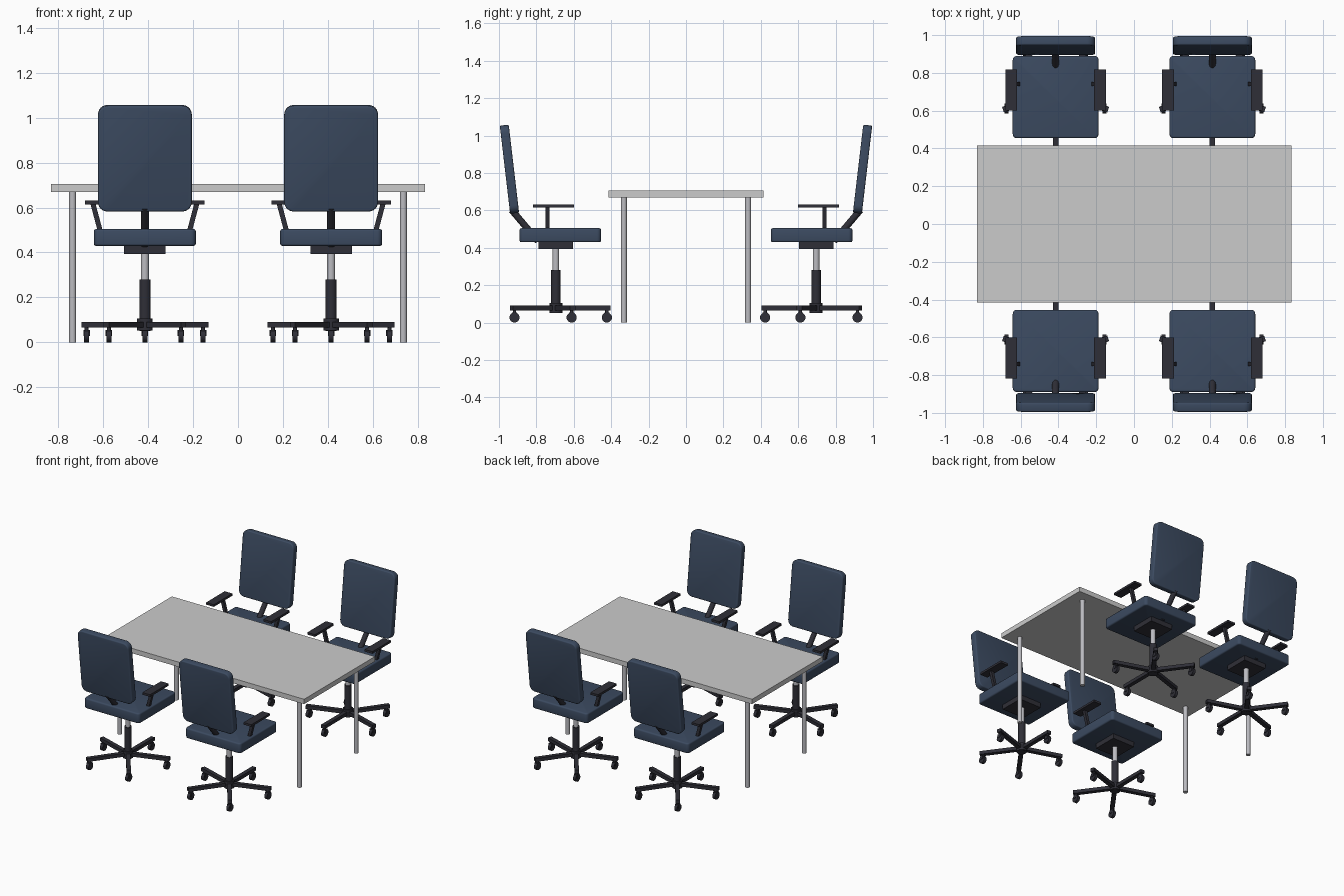
import bpy
import bmesh
from math import radians, pi, sin, cos
from mathutils import Matrix, Vector

if "Cube" in bpy.data.objects:
    bpy.data.objects.remove(bpy.data.objects["Cube"], do_unlink=True)


def material(name, color, roughness=0.6):
    mat = bpy.data.materials.new(name)
    mat.use_nodes = True
    mat.diffuse_color = (*color, 1)
    shader = mat.node_tree.nodes["Principled BSDF"]
    shader.inputs["Base Color"].default_value = (*color, 1)
    shader.inputs["Roughness"].default_value = roughness
    return mat


fabric = material("blue fabric", (0.045, 0.07, 0.12), 0.9)
plastic = material("dark plastic", (0.028, 0.028, 0.038))
steel = material("grey steel", (0.5, 0.5, 0.53), 0.4)
laminate = material("light laminate", (0.62, 0.62, 0.65))


def add_box(bm, size, center, rotation=Matrix()):
    matrix = Matrix.Translation(center) @ rotation @ Matrix.Diagonal((*size, 1))
    bmesh.ops.create_cube(bm, size=1, matrix=matrix)


def add_rod(bm, start, end, radius, sides=24):
    start, end = Vector(start), Vector(end)
    axis = end - start
    turn = axis.to_track_quat("Z", "Y").to_matrix().to_4x4()
    bmesh.ops.create_cone(bm, cap_ends=True, segments=sides, radius1=radius,
                          radius2=radius, depth=axis.length,
                          matrix=Matrix.Translation((start + end) / 2) @ turn)


def add_cushion(bm, size, center, axis, corner, rim, tilt=0):
    """Padded slab: large corners around one axis, small rounded rim."""
    bmesh.ops.create_cube(bm, size=1, matrix=Matrix.Diagonal((*size, 1)))
    corners = [e for e in bm.edges
               if abs((e.verts[0].co - e.verts[1].co).normalized()[axis]) > 0.9]
    bmesh.ops.bevel(bm, geom=corners, offset=corner, segments=6,
                    profile=0.5, affect="EDGES")
    rims = [e for e in bm.edges if e.calc_face_angle(0) > 1]
    bmesh.ops.bevel(bm, geom=rims, offset=rim, segments=3,
                    profile=0.5, affect="EDGES")
    bm.transform(Matrix.Translation(center) @ Matrix.Rotation(tilt, 4, "X"))


def finish(bm, name, mat):
    mesh = bpy.data.meshes.new(name)
    bm.to_mesh(mesh)
    bm.free()
    mesh.shade_smooth()
    mesh.set_sharp_from_angle(angle=radians(35))
    mesh.materials.append(mat)
    return mesh


def place(name, mesh, matrix=Matrix()):
    obj = bpy.data.objects.new(name, mesh)
    obj.matrix_world = matrix
    bpy.context.collection.objects.link(obj)


# Table top and four round legs
bm = bmesh.new()
add_box(bm, (1.665, 0.83, 0.036), (0, 0, 0.688))
place("table_top", finish(bm, "table_top", laminate))

bm = bmesh.new()
add_rod(bm, (0, 0, 0), (0, 0, 0.672), 0.016)
leg_mesh = finish(bm, "table_leg", steel)
for side, x in (("right", -0.737), ("left", 0.737)):
    for end, y in (("front", -0.332), ("back", 0.332)):
        place(f"{end}_{side}_table_leg", leg_mesh, Matrix.Translation((x, y, 0)))

# Chair parts, standing on the origin and facing +y
parts = {}

bm = bmesh.new()
add_cushion(bm, (0.454, 0.436, 0.075), (0, 0.024, 0.467), 2, 0.022, 0.01)
parts["seat"] = finish(bm, "seat", fabric)

bm = bmesh.new()
add_cushion(bm, (0.418, 0.048, 0.474), (0, -0.248, 0.82), 1, 0.042, 0.008,
            radians(6.7))
parts["backrest"] = finish(bm, "backrest", fabric)

# Slanted bar holding the backrest
bm = bmesh.new()
add_rod(bm, (0, -0.095, 0.435), (0, -0.236, 0.602), 0.018)
parts["back_support"] = finish(bm, "back_support", plastic)

bm = bmesh.new()
add_box(bm, (0.184, 0.184, 0.045), (0, 0, 0.416))
parts["seat_plate"] = finish(bm, "seat_plate", plastic)

# Gas column
bm = bmesh.new()
add_rod(bm, (0, 0, 0.27), (0, 0, 0.4), 0.018)
parts["column"] = finish(bm, "column", steel)
bm = bmesh.new()
add_rod(bm, (0, 0, 0.05), (0, 0, 0.28), 0.025)
add_rod(bm, (0, 0, 0.052), (0, 0, 0.105), 0.035)
parts["column_sleeve"] = finish(bm, "column_sleeve", plastic)

# Armrests: slanted post and flat pad on each side
bm = bmesh.new()
for side in (-1, 1):
    lean = Matrix.Rotation(side * radians(15), 4, "Y")
    add_box(bm, (0.022, 0.022, 0.135), (side * 0.215, -0.045, 0.556), lean)
    add_box(bm, (0.063, 0.218, 0.016), (side * 0.235, -0.013, 0.623))
parts["armrests"] = finish(bm, "armrests", plastic)

# Five-spoke base, and casters that all roll the same way
base, casters = bmesh.new(), bmesh.new()
for i in range(5):
    angle = pi / 2 + i * 2 * pi / 5
    direction = Vector((cos(angle), sin(angle), 0))
    add_box(base, (0.293, 0.03, 0.025), direction * 0.1465 + Vector((0, 0, 0.078)),
            Matrix.Rotation(angle, 4, "Z"))
    hub = direction * 0.273 + Vector((0, 0, 0.027))
    half = Vector((0.011, 0, 0))
    add_rod(casters, hub - half, hub + half, 0.027)
    add_box(casters, (0.028, 0.026, 0.026), hub + Vector((0, 0, 0.015)))
    add_rod(casters, hub, hub + Vector((0, 0, 0.05)), 0.009, 12)
parts["star_base"] = finish(base, "star_base", plastic)
parts["casters"] = finish(casters, "casters", plastic)

# Four chairs around the table, each facing it
for end, y, turn in (("front", -0.696, 0), ("back", 0.696, pi)):
    for side, x in (("right", -0.415), ("left", 0.415)):
        spot = Matrix.Translation((x, y, 0)) @ Matrix.Rotation(turn, 4, "Z")
        for part, mesh in parts.items():
            place(f"{end}_{side}_chair_{part}", mesh, spot)
